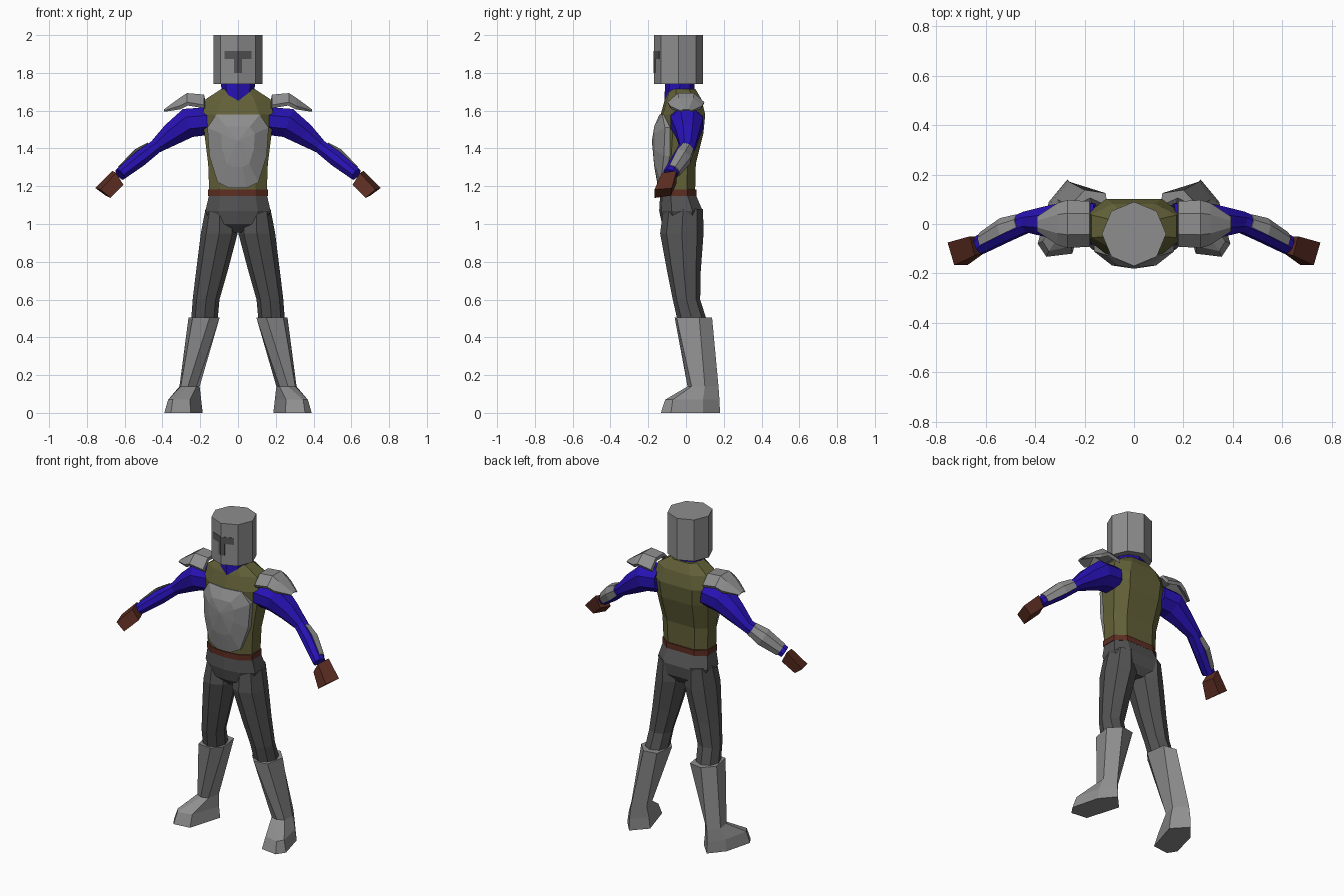
import bpy, bmesh, math
from mathutils import Vector

if "Cube" in bpy.data.objects:
    bpy.data.objects.remove(bpy.data.objects["Cube"])


def material(name, rgb):
    m = bpy.data.materials.new(name)
    m.diffuse_color = (*rgb, 1)
    m.use_nodes = True
    m.node_tree.nodes["Principled BSDF"].inputs["Base Color"].default_value = m.diffuse_color
    return m


STEEL = material("steel grey", (0.27, 0.27, 0.27))
SLOT = material("visor dark grey", (0.09, 0.09, 0.09))
CLOTH = material("trouser grey", (0.085, 0.085, 0.085))
OLIVE = material("olive", (0.125, 0.12, 0.04))
BLUE = material("blue", (0.02, 0.006, 0.45))
BROWN = material("brown", (0.11, 0.027, 0.016))


def loft(name, rings, mat, mirror=False):
    """Skin equal-length rings of points and cap both ends."""
    bm = bmesh.new()
    vs = [[bm.verts.new(p) for p in r] for r in rings]
    n = len(rings[0])
    for a, b in zip(vs, vs[1:]):
        for i in range(n):
            j = (i + 1) % n
            bm.faces.new((a[i], a[j], b[j], b[i]))
    bm.faces.new(vs[0])
    bm.faces.new(vs[-1])
    bmesh.ops.recalc_face_normals(bm, faces=bm.faces)
    me = bpy.data.meshes.new(name)
    bm.to_mesh(me)
    bm.free()
    me.materials.append(mat)
    ob = bpy.data.objects.new(name, me)
    bpy.context.collection.objects.link(ob)
    if mirror:
        ob.modifiers.new("mirror", 'MIRROR').use_mirror_merge = False
    return ob


def oval(x0, x1, y0, y1, z, n=8, turn=0.0):
    """Horizontal ring filling the given extents."""
    cx, cy, rx, ry = (x0 + x1) / 2, (y0 + y1) / 2, (x1 - x0) / 2, (y1 - y0) / 2
    return [(cx + rx * math.cos(turn + math.tau * i / n),
             cy + ry * math.sin(turn + math.tau * i / n), z) for i in range(n)]


def box_ring(rx, y0, y1, z, k=0.6, bulge=0.012):
    """Rounded box ring with a slight ridge front and back."""
    c = (y1 - y0) * 0.25
    return [(0, y0 - bulge, z), (rx * k, y0, z), (rx, y0 + c, z), (rx, y1 - c, z),
            (rx * k, y1, z), (0, y1, z), (-rx * k, y1, z), (-rx, y1 - c, z),
            (-rx, y0 + c, z), (-rx * k, y0, z)]


# helmet with an edge at the front, and its T-shaped slot
HELM_Y, HELM_R = -0.04, 0.13
loft("helmet", [oval(-HELM_R, HELM_R, HELM_Y - HELM_R, HELM_Y + HELM_R, z)
                for z in (1.74, 2.0)], STEEL)


def slot(name, half, z0, z1):
    rings = []
    for x in (-half, 0, half):
        y = HELM_Y - HELM_R + abs(x) * math.tan(math.radians(22.5))
        rings.append([(x, y - .003, z0), (x, y - .003, z1), (x, y + .003, z1), (x, y + .003, z0)])
    loft(name, rings, SLOT)


slot("visor_bar", 0.072, 1.873, 1.915)
slot("visor_stem", 0.021, 1.80, 1.873)

# neck
loft("neck", [oval(-.085, .085, -.115, .045, 1.655), oval(-.09, .09, -.11, .045, 1.75)], BLUE)

# torso and belt
loft("torso", [box_ring(.152, -.125, .048, 1.16), box_ring(.158, -.125, .052, 1.32),
               box_ring(.178, -.125, .092, 1.48), box_ring(.187, -.122, .102, 1.58),
               box_ring(.172, -.10, .082, 1.66, .5), box_ring(.088, -.085, .05, 1.715, .6, 0)], OLIVE)
loft("belt", [box_ring(.158, -.131, .056, z) for z in (1.148, 1.183)], BROWN)

# breastplate: rim at the back, domed front
rim = [(0, 1.58), (.115, 1.58), (.162, 1.51), (.152, 1.36), (.108, 1.22), (.045, 1.19)]
rim += [(0, 1.19)] + [(-x, z) for x, z in reversed(rim[1:])]
plate = []
for s, y in ((1, -.10), (1, -.142), (.55, -.168), (.04, -.18)):
    plate.append([(x * s, y - (.018 * (1.5 - z) if s == 1 else 0) + (.03 * (abs(x) / .16) ** 2 if s == 1 else 0),
                   1.44 + (z - 1.44) * s) for x, z in rim])
loft("breastplate", plate, STEEL)

# hips and trouser legs
loft("hips", [box_ring(.153, -.125, .052, 1.155), box_ring(.172, -.13, .088, 1.07),
              box_ring(.145, -.115, .08, 1.0), box_ring(.06, -.07, .05, .955)], CLOTH)
loft("trouser_leg", [oval(.02, .172, -.12, .09, 1.08), oval(.002, .197, -.137, .093, .95),
                     oval(.055, .222, -.10, .078, .75), oval(.098, .24, -.07, .075, .60),
                     oval(.108, .248, -.045, .11, .49)], CLOTH, True)

# boots: heel, inner side, toe, outer side
boot = [
    (0, [(.27, .18), (.187, .09), (.25, -.12), (.355, -.133), (.39, -.08), (.345, .09)]),
    (.07, [(.27, .177), (.195, .09), (.255, -.09), (.345, -.11), (.37, -.07), (.335, .09)]),
    (.14, [(.265, .172), (.203, .10), (.22, .02), (.265, .008), (.303, .03), (.31, .10)]),
    (.505, [(.20, .138), (.115, .125), (.097, .0), (.15, -.06), (.24, -.05), (.262, .07)]),
]
loft("boot", [[(x, y, z) for x, y in pts] for z, pts in boot], STEEL, True)

# sleeves: centre, half depth, half height across the arm
path = [((.16, .0, 1.545), .085, .075), ((.265, .005, 1.535), .088, .08),
        ((.35, .01, 1.475), .062, .062), ((.435, .008, 1.41), .043, .037),
        ((.52, -.03, 1.345), .042, .042), ((.625, -.085, 1.262), .038, .033)]


def arm_ring(p, ru, rv, d, angles):
    d = Vector(d).normalized()
    v = d.cross(Vector((0, 1, 0))).normalized()
    if v.z < 0:
        v.negate()
    u = v.cross(d)
    if u.y < 0:
        u.negate()
    return [Vector(p) + u * ru * math.cos(a) + v * rv * math.sin(a) for a in angles]


full = [math.tau * (i + .5) / 8 for i in range(8)]
dirs = [(1, 0, -.1), (1, 0, -.35), (1, 0, -.75), (1, -.2, -.75), (1, -.5, -.8), (1, -.5, -.8)]
loft("sleeve", [arm_ring(p, u * 1.06, v * 1.06, d, full) for (p, u, v), d in zip(path, dirs)], BLUE, True)

# forearm guard over the upper and rear side
arc = [math.radians(a) for a in (-25, 20, 65, 110)]
loft("forearm_guard", [arm_ring(p, r, r, dirs[4], arc) for p, r in
                       (((.455, .0, 1.395), .045), ((.515, -.027, 1.35), .058),
                        ((.605, -.073, 1.277), .044))], STEEL, True)

# gloved hand
loft("hand", [[(.665, -.05, 1.282), (.645, -.128, 1.27), (.607, -.118, 1.208), (.63, -.05, 1.215)],
              [(.755, -.075, 1.19), (.728, -.167, 1.182), (.675, -.167, 1.138), (.70, -.08, 1.15)]],
     BROWN, True)


# curved shoulder guard, thin shell
def guard_ring(x, h, top, side, t=.018):
    pts = [(-h, side), (-h * .45, top), (h * .45, top), (h, side)]
    return ([(x, y, z) for y, z in pts] +
            [(x - .004, y * .9, z - t) for y, z in reversed(pts)])


loft("shoulder_guard", [guard_ring(.18, .092, 1.685, 1.63), guard_ring(.27, .097, 1.693, 1.645),
                        guard_ring(.31, .085, 1.667, 1.625), guard_ring(.392, .03, 1.607, 1.60, .006)],
     STEEL, True)
